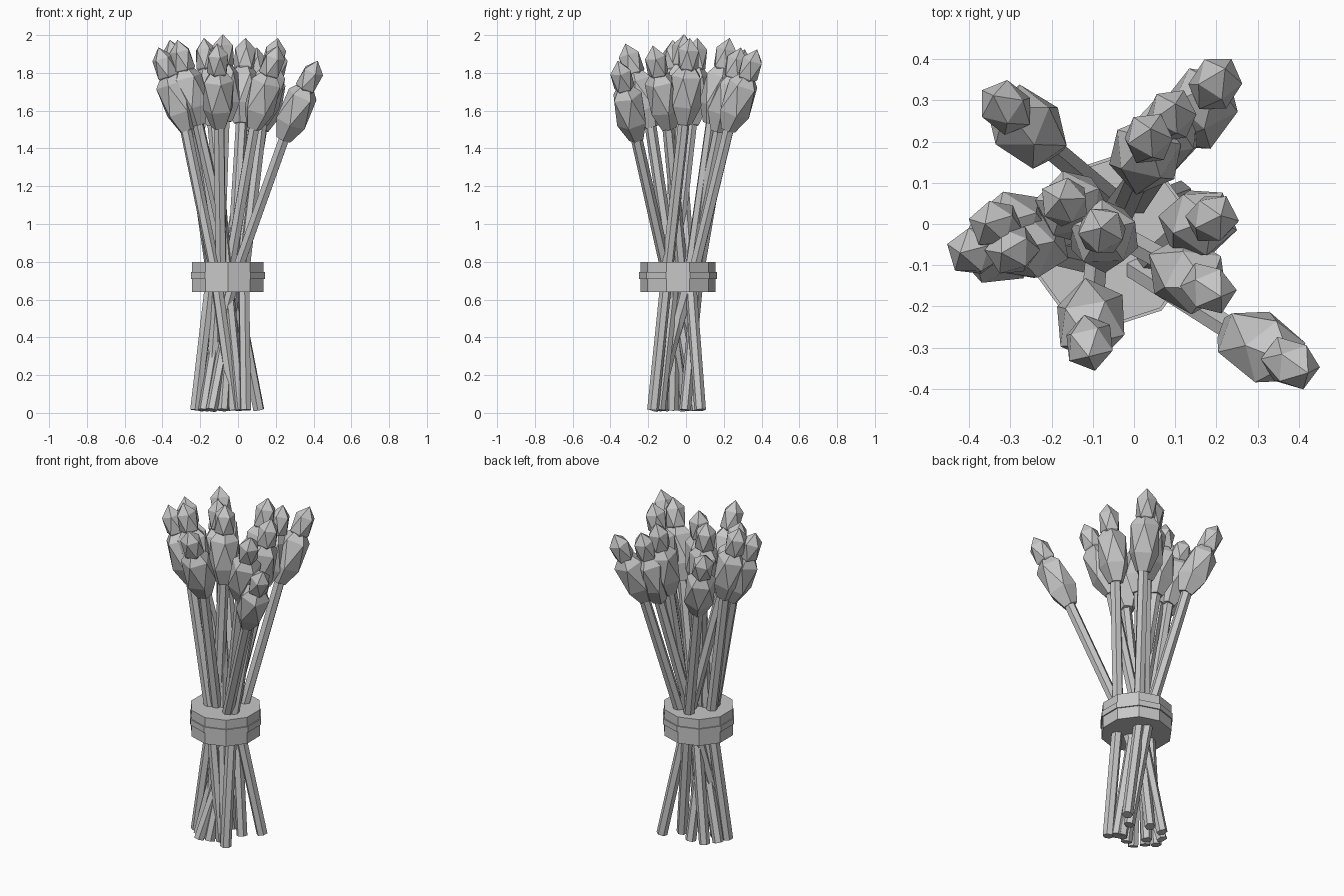
import bpy, bmesh, math
from mathutils import Vector, Matrix

cube = bpy.data.objects.get("Cube")
if cube:
    bpy.data.objects.remove(cube)

grey = bpy.data.materials.new("plain_grey")
grey.use_nodes = True
grey.diffuse_color = (0.57, 0.57, 0.57, 1)
grey.node_tree.nodes["Principled BSDF"].inputs["Base Color"].default_value = (0.57, 0.57, 0.57, 1)


def finish(bm, name):
    bmesh.ops.recalc_face_normals(bm, faces=bm.faces)
    mesh = bpy.data.meshes.new(name)
    bm.to_mesh(mesh)
    bm.free()
    mesh.materials.append(grey)
    obj = bpy.data.objects.new(name, mesh)
    bpy.context.collection.objects.link(obj)
    return obj


def frame(origin, direction, spin=0.0):
    """Matrix placing local z along a direction."""
    turn = direction.to_track_quat('Z', 'Y').to_matrix().to_4x4()
    return Matrix.Translation(origin) @ turn @ Matrix.Rotation(spin, 4, 'Z')


def rod(bm, a, b, radius, sides=6):
    axis = b - a
    bmesh.ops.create_cone(bm, cap_ends=True, segments=sides, radius1=radius, radius2=radius,
                          depth=axis.length, matrix=frame((a + b) / 2, axis))


def stem(name, points):
    bm = bmesh.new()
    for a, b in zip(points, points[1:]):
        rod(bm, a, b, 0.031)
    finish(bm, name)


def bud(name, base, direction, spin):
    """Faceted five-sided bud: rings of (height, radius, twist) closed by a hull."""
    bm = bmesh.new()
    place = frame(base, direction, spin)
    step = math.tau / 5
    for height, radius, twist in ((0, 0.042, 0), (0.1, 0.085, 0), (0.26, 0.083, 0.5)):
        for i in range(5):
            angle = (i + twist) * step
            bm.verts.new(place @ Vector((radius * math.cos(angle), radius * math.sin(angle), height)))
    bm.verts.new(place @ Vector((0, 0, 0.36)))
    bmesh.ops.convex_hull(bm, input=bm.verts)
    bmesh.ops.dissolve_limit(bm, angle_limit=0.02, verts=bm.verts, edges=bm.edges)
    finish(bm, name)


def bud_tip(name, centre, direction, spin):
    bm = bmesh.new()
    shape = Matrix.Diagonal((0.064, 0.064, 0.11, 1))
    bmesh.ops.create_icosphere(bm, subdivisions=1, radius=1, matrix=frame(centre, direction, spin) @ shape)
    finish(bm, name)


# Stalks: tip (x, y, z), neck (x, y), crossing point in the band (x, y), foot (x, y)
stalks = (
    ((-.34, .31, 1.92), (-.21, .19), (-.06, .065), (.03, -.005)),
    ((.22, .375, 1.92), (.12, .22), (.0, .04), (-.14, -.175)),
    ((.10, .29, 1.93), (.06, .17), (-.06, .02), (-.18, -.12)),
    ((.04, .23, 1.98), (.02, .13), (-.03, .02), (-.08, -.16)),
    ((.21, .02, 1.98), (.12, -.01), (.03, -.1), (.04, -.175)),
    ((.21, -.175, 1.94), (.08, -.09), (-.05, -.02), (-.16, .05)),
    ((.42, -.36, 1.86), (.24, -.26), (-.01, -.1), (-.21, -.01)),
    ((-.11, -.32, 1.95), (-.10, -.18), (-.09, -.07), (-.07, .055)),
    ((-.08, -.01, 2.0), (-.07, -.04), (-.1, -.055), (-.15, -.07)),
    ((-.18, .06, 1.98), (-.13, .03), (-.06, -.06), (.01, -.14)),
    ((-.36, .00, 1.97), (-.25, -.01), (-.14, -.04), (-.225, -.08)),
    ((-.32, -.07, 1.97), (-.21, -.04), (-.03, .02), (.11, .075)),
    ((-.42, -.07, 1.93), (-.27, -.05), (-.12, -.09), (-.02, -.13)),
)
for n, (tip, neck, mid, foot) in enumerate(stalks, 1):
    tip = Vector(tip)
    spread = (tip.xy - Vector(neck)).length
    neck = Vector((*neck, tip.z - math.sqrt(0.46 ** 2 - spread ** 2)))
    mid = Vector((*mid, 0.74))
    foot = Vector((*foot, 0.015))
    along = (tip - neck).normalized()
    stem(f"stem_{n}", (foot, mid, neck + along * 0.04))
    bud(f"bud_{n}", neck, along, n * 0.7)
    bud_tip(f"bud_tip_{n}", tip - along * 0.105, along, n * 1.1)

# Ten-sided band with a thin raised seam
centre = Vector((-0.054, -0.043, 0))
for name, low, high, radius in (("band", 0.64, 0.80, 0.199), ("band_seam", 0.71, 0.745, 0.206)):
    bm = bmesh.new()
    rod(bm, centre + Vector((0, 0, low)), centre + Vector((0, 0, high)), radius, 10)
    finish(bm, name)
